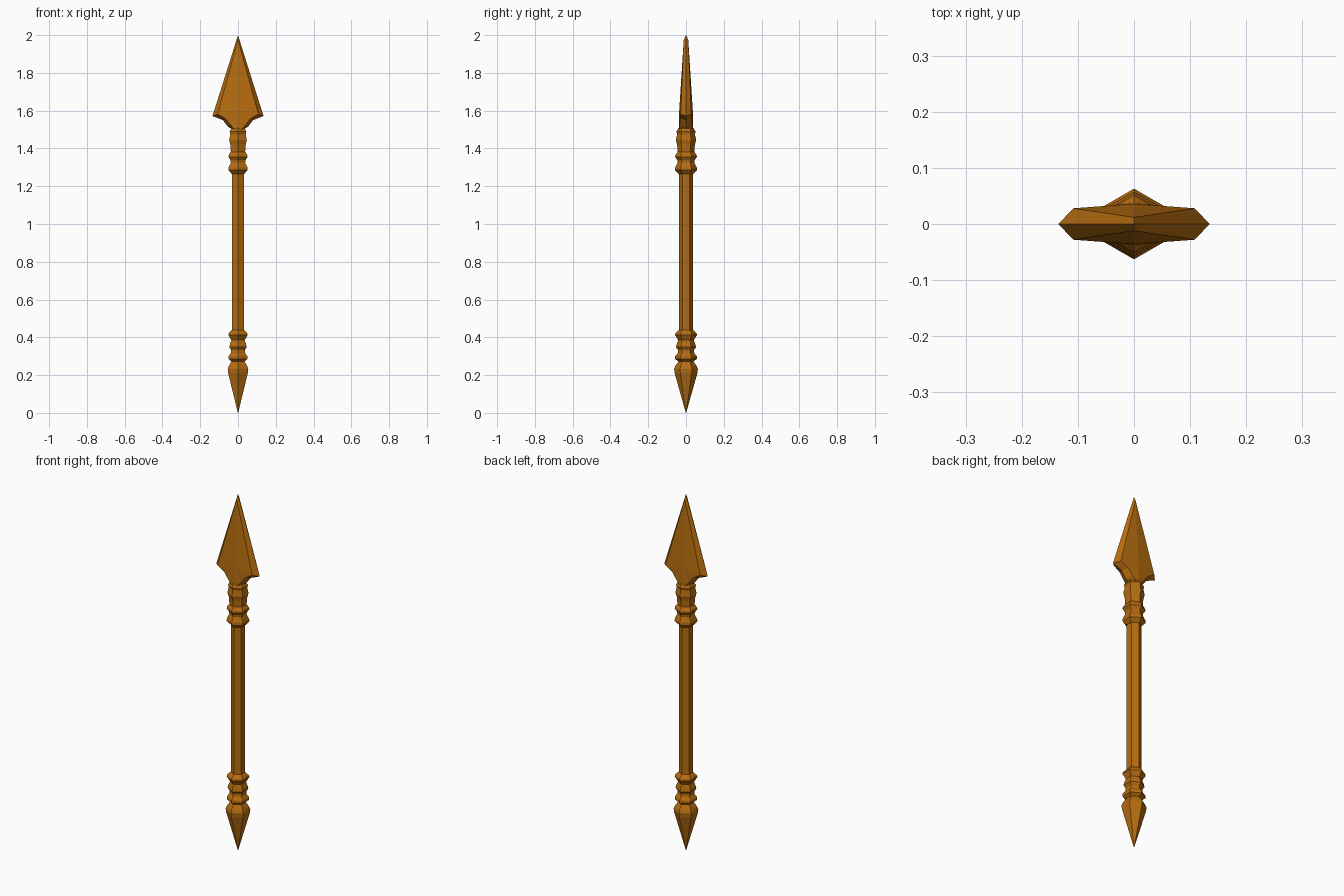
import bpy, bmesh, math

if "Cube" in bpy.data.objects:
    bpy.data.objects.remove(bpy.data.objects["Cube"])

bronze = bpy.data.materials.new("amber brown")
bronze.diffuse_color = (0.47, 0.152, 0.005, 1)
bronze.use_nodes = True
bronze.node_tree.nodes["Principled BSDF"].inputs["Base Color"].default_value = bronze.diffuse_color


def finish(name, bm):
    bmesh.ops.remove_doubles(bm, verts=bm.verts, dist=0.0005)
    bmesh.ops.recalc_face_normals(bm, faces=bm.faces)
    me = bpy.data.meshes.new(name)
    bm.to_mesh(me)
    bm.free()
    me.materials.append(bronze)
    ob = bpy.data.objects.new(name, me)
    bpy.context.collection.objects.link(ob)
    return ob


def hex_lathe(name, profile):
    """Six-sided turned part with corners on +y and -y; profile is (radius, z)."""
    bm = bmesh.new()
    rings = []
    for r, z in profile:
        rings.append([bm.verts.new((r * math.sin(i * math.pi / 3),
                                    r * math.cos(i * math.pi / 3), z)) for i in range(6)])
    for a, b in zip(rings, rings[1:]):
        for i in range(6):
            j = (i + 1) % 6
            bm.faces.new((a[i], a[j], b[j], b[i]))
    bm.faces.new(rings[0])
    bm.faces.new(rings[-1])
    return finish(name, bm)


# Butt spike, shaft and the ringed collars at both ends
hex_lathe("butt_spike", [(0.001, 0), (0.060, 0.21), (0.063, 0.232), (0.057, 0.247), (0.040, 0.272)])
hex_lathe("lower_collar", [(0.040, 0.272), (0.057, 0.285), (0.057, 0.300), (0.043, 0.318),
                           (0.042, 0.332), (0.053, 0.348), (0.050, 0.362), (0.041, 0.385),
                           (0.058, 0.412), (0.056, 0.422), (0.038, 0.440)])
hex_lathe("shaft", [(0.037, 0.440), (0.037, 1.265)])
hex_lathe("upper_collar", [(0.038, 1.265), (0.058, 1.285), (0.057, 1.300), (0.044, 1.325),
                           (0.046, 1.338), (0.058, 1.355), (0.056, 1.366), (0.044, 1.382),
                           (0.047, 1.420), (0.054, 1.445), (0.047, 1.475), (0.051, 1.490),
                           (0.038, 1.510)])

# Blade: thin rim around the middle, raised bevelled faces, one quarter mirrored in x and y
rim = [(0, 0, 2.0), (0.135, 0, 1.572), (0.08, 0, 1.550), (0.053, 0, 1.515), (0.03, 0, 1.500), (0, 0, 1.495)]
face = [(0, -0.012, 1.975), (0.108, -0.028, 1.582), (0.066, -0.031, 1.558),
        (0.040, -0.033, 1.525), (0.02, -0.036, 1.503), (0, -0.038, 1.497)]
bm = bmesh.new()
for sx in (1, -1):
    for sy in (1, -1):
        outer, inner = [[bm.verts.new((x * sx, y * sy, z)) for x, y, z in ring]
                        for ring in (rim, face)]
        centre = bm.verts.new((0, -0.036 * sy, 1.600))
        for i in range(5):
            bm.faces.new((outer[i], outer[i + 1], inner[i + 1], inner[i]))
            bm.faces.new((inner[i], inner[i + 1], centre))
finish("blade", bm)
